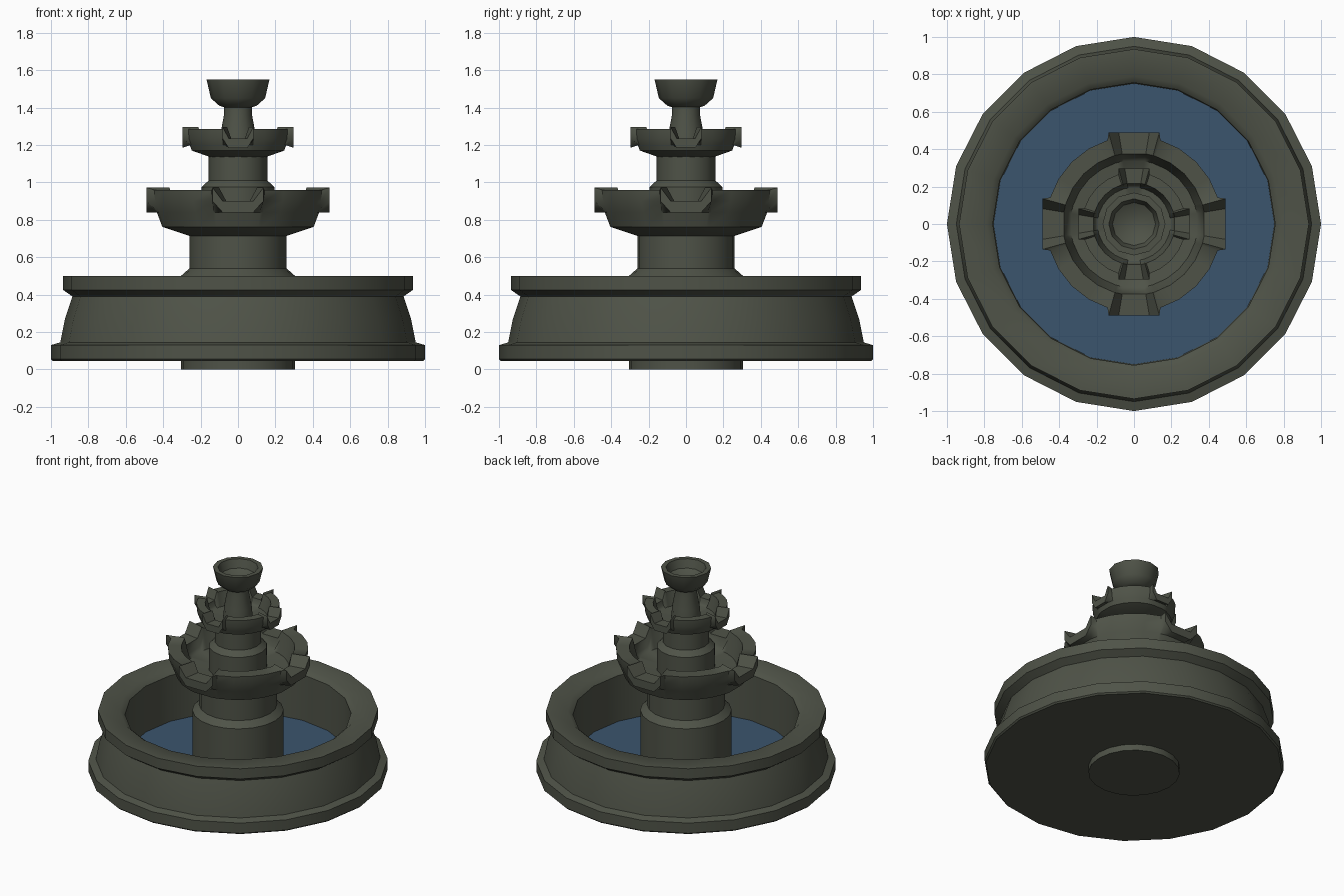
import bpy, bmesh, math

if "Cube" in bpy.data.objects:
    bpy.data.objects.remove(bpy.data.objects["Cube"])


def material(name, rgb):
    m = bpy.data.materials.new(name)
    m.diffuse_color = (*rgb, 1)
    m.use_nodes = True
    m.node_tree.nodes["Principled BSDF"].inputs["Base Color"].default_value = m.diffuse_color
    return m


STONE = material("grey_green_stone", (0.078, 0.086, 0.064))
WATER = material("blue_water", (0.044, 0.090, 0.155))


def loft(name, rings, mat, close=False):
    """Skin rings of points; join last to first, or cap both ends."""
    bm = bmesh.new()
    rows = [[bm.verts.new(p) for p in ring] for ring in rings]
    n = len(rows[0])
    pairs = list(zip(rows, rows[1:]))
    if close:
        pairs.append((rows[-1], rows[0]))
    for a, b in pairs:
        for i in range(n):
            j = (i + 1) % n
            bm.faces.new((a[i], a[j], b[j], b[i]))
    if not close:
        bm.faces.new(rows[0][::-1])
        bm.faces.new(rows[-1])
    bmesh.ops.recalc_face_normals(bm, faces=bm.faces[:])
    me = bpy.data.meshes.new(name)
    bm.to_mesh(me)
    bm.free()
    me.materials.append(mat)
    ob = bpy.data.objects.new(name, me)
    bpy.context.collection.objects.link(ob)
    bpy.ops.object.select_all(action='DESELECT')
    ob.select_set(True)
    bpy.context.view_layer.objects.active = ob
    bpy.ops.object.shade_smooth_by_angle(angle=math.radians(42))
    return ob


def polar(r, deg, z):
    a = math.radians(deg)
    return (r * math.cos(a), r * math.sin(a), z)


def lathe(name, profile, sides, mat):
    return loft(name, [[polar(r, 360 * i / sides, z) for i in range(sides)]
                       for r, z in profile], mat)


def spouted_bowl(name, outer, lip, inner, spout_r, drop):
    """Bowl whose rim juts out and dips into four pouring spouts."""
    angles = [q * 90 + a for q in range(4)
              for a in (-17.5, -15.5, -9.5, 9.5, 15.5, 17.5, 31, 45, 59)]
    rings = [[polar(r, a, z) for a in angles] for r, z in outer]
    for k, (r, z) in enumerate(lip):
        ring = []
        for a in angles:
            off = abs((a + 45) % 90 - 45)
            rr, zz = r, z
            if off < 16.5:
                if k < 2:  # outer faces of the lip are flat at the spouts
                    rr = spout_r / math.cos(math.radians(off))
                if off < 12:
                    zz -= drop
                elif k > 0:
                    zz += 0.012
            ring.append(polar(rr, a, zz))
        rings.append(ring)
    rings += [[polar(r, a, z) for a in angles] for r, z in inner]
    return loft(name, rings, STONE)


# Large basin with moulded foot and rim
lathe("basin", [(0.99, 0.045), (1.0, 0.055), (1.0, 0.13), (0.95, 0.145),
                (0.925, 0.27), (0.885, 0.39), (0.935, 0.425), (0.935, 0.5),
                (0.79, 0.5), (0.755, 0.47), (0.75, 0.10)], 20, STONE)

# Water surface
lathe("water", [(0.752, 0.105), (0.752, 0.135)], 20, WATER)

# Pedestals stacked up the middle
lathe("lower_pedestal", [(0.305, 0), (0.305, 0.5), (0.26, 0.54),
                         (0.26, 0.73)], 20, STONE)
lathe("middle_pedestal", [(0.195, 0.78), (0.195, 0.975), (0.157, 1.01),
                          (0.157, 1.15)], 16, STONE)
lathe("upper_pedestal", [(0.10, 1.17), (0.092, 1.27), (0.075, 1.36),
                         (0.075, 1.42)], 12, STONE)

# Two spouted bowls
spouted_bowl("lower_bowl", [(0.25, 0.71), (0.41, 0.762), (0.44, 0.84)],
             [(0.465, 0.90), (0.47, 0.96), (0.38, 0.96), (0.365, 0.90)],
             [(0.34, 0.82), (0.15, 0.80)], 0.49, 0.06)
spouted_bowl("middle_bowl", [(0.15, 1.135), (0.25, 1.17), (0.262, 1.20)],
             [(0.275, 1.235), (0.278, 1.285), (0.22, 1.285), (0.212, 1.25)],
             [(0.195, 1.185), (0.06, 1.18)], 0.297, 0.05)

# Small cup at the top
lathe("top_cup", [(0.07, 1.40), (0.10, 1.41), (0.145, 1.45), (0.168, 1.55),
                  (0.135, 1.55), (0.115, 1.49), (0.06, 1.46)], 12, STONE)
